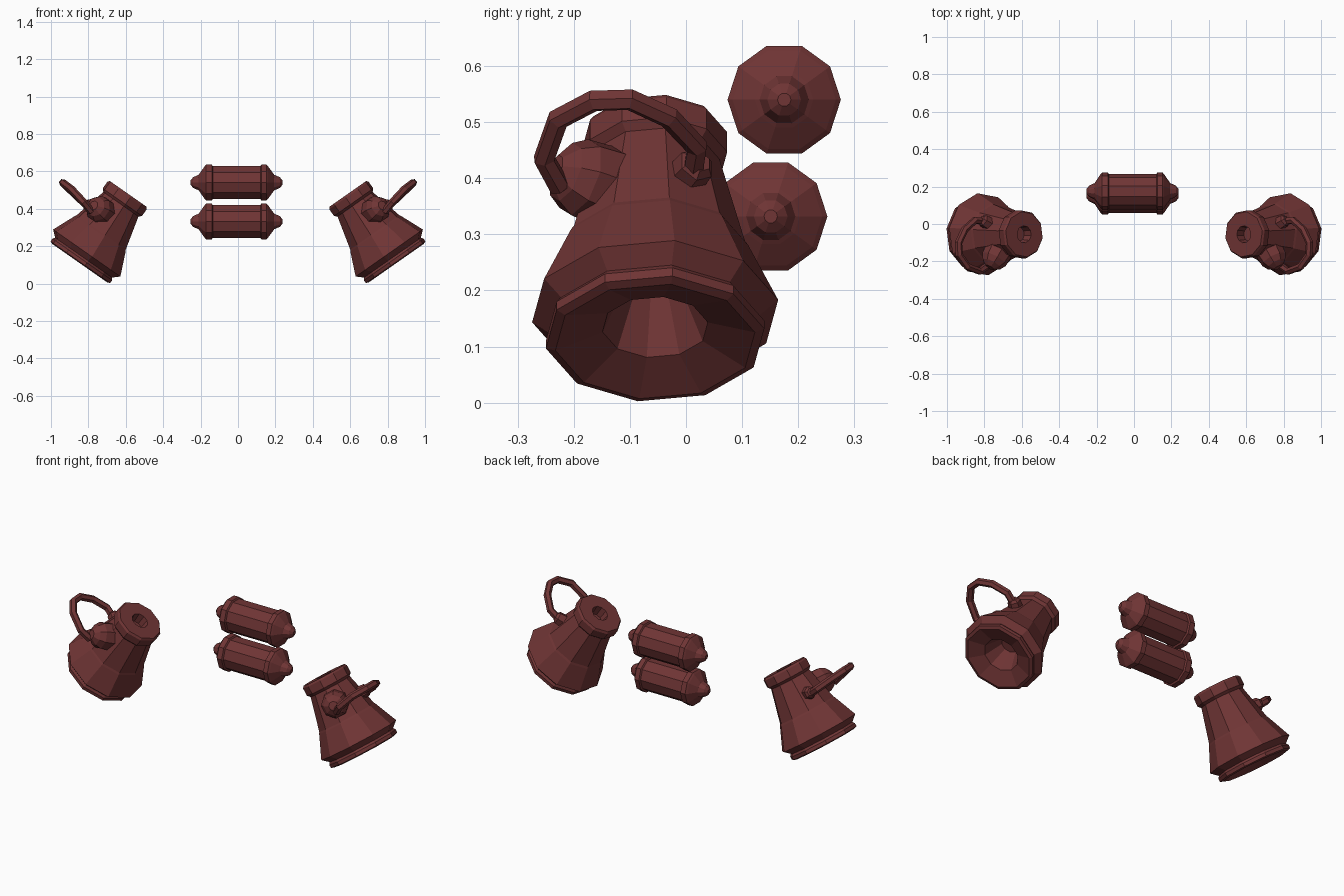
import bpy, bmesh
from math import sin, cos, pi, radians
from mathutils import Vector

if "Cube" in bpy.data.objects:
    bpy.data.objects.remove(bpy.data.objects["Cube"])

mat = bpy.data.materials.new("dark_red")
mat.diffuse_color = (0.16, 0.035, 0.035, 1)
mat.use_nodes = True
mat.node_tree.nodes["Principled BSDF"].inputs["Base Color"].default_value = mat.diffuse_color


def finish(obj, mirror):
    obj.data.materials.append(mat)
    if mirror:
        obj.modifiers.new("mirror", 'MIRROR').use_axis[0] = True
    return obj


def lathe(name, profile, base, axis, side, sides=10, start=0.0, mirror=False):
    """Spin (distance along axis, radius) points; closed at both ends."""
    a = Vector(axis).normalized()
    u = Vector(side)
    u = (u - a * u.dot(a)).normalized()
    w = a.cross(u)
    bm = bmesh.new()
    rings = []
    for s, r in profile:
        rings.append([bm.verts.new(Vector(base) + a * s + r * (cos(t) * u + sin(t) * w))
                      for t in (start + 2 * pi * k / sides for k in range(sides))])
    for p, q in zip(rings, rings[1:]):
        for k in range(sides):
            n = (k + 1) % sides
            bm.faces.new((p[k], p[n], q[n], q[k]))
    bm.faces.new(rings[0])
    bm.faces.new(rings[-1])
    bmesh.ops.recalc_face_normals(bm, faces=bm.faces)
    me = bpy.data.meshes.new(name)
    bm.to_mesh(me)
    bm.free()
    obj = bpy.data.objects.new(name, me)
    bpy.context.collection.objects.link(obj)
    return finish(obj, mirror)


# Two canisters lying along x, one above the other
canister = [(-.254, .012), (-.24, .03), (-.21, .044), (-.205, .052), (-.178, .092),
            (-.17, .101), (-.14, .101), (-.135, .092), (.12, .092), (.125, .101),
            (.152, .101), (.16, .092), (.188, .052), (.193, .044), (.224, .03), (.238, .012)]
for name, y, z in (("upper_canister", .175, .54), ("lower_canister", .151, .332)):
    lathe(name, canister, (0, y, z), (1, 0, 0), (0, 1, 0))

# Tilted thruster bodies, mirrored left and right
tilt = radians(35)
axis = Vector((-sin(tilt), 0, cos(tilt)))
out = Vector((cos(tilt), 0, sin(tilt)))
base = out * .756 + Vector((0, -.055, 0))
body = [(-.26, .05), (-.365, .095), (-.396, .18), (-.39, .197), (-.372, .197), (-.36, .188),
        (-.33, .222), (-.205, .168), (-.195, .162), (-.012, .116), (.002, .13),
        (.045, .13), (.056, .122), (.056, .046), (.0, .04)]
lathe("thruster_body", body, base, axis, (0, 1, 0), start=-radians(9), mirror=True)

# Pivot knobs where the handle meets the body
knob_dir = out * .088 + Vector((0, -.135, 0))
lathe("handle_knob", [(.08, .078), (.16, .072), (.19, .055), (.212, .025)],
      base - axis * .10, knob_dir, axis, sides=8, start=pi / 8, mirror=True)
rear_dir = out * .14 + Vector((0, .07, 0))
lathe("rear_handle_socket", [(.10, .038), (.165, .034), (.178, .022)],
      base - axis * .115, rear_dir, axis, sides=6, mirror=True)

# Arched handle
path = [(.785, -.225, .385), (.825, -.253, .435), (.89, -.228, .505), (.935, -.165, .538),
        (.938, -.10, .54), (.905, -.03, .508), (.85, .02, .455), (.805, .013, .415)]
cu = bpy.data.curves.new("handle", 'CURVE')
cu.dimensions = '3D'
cu.bevel_depth = .02
cu.bevel_resolution = 1
cu.use_fill_caps = True
sp = cu.splines.new('POLY')
sp.points.add(len(path) - 1)
for p, co in zip(sp.points, path):
    p.co = (*co, 1)
sp.use_smooth = False
handle = bpy.data.objects.new("handle", cu)
bpy.context.collection.objects.link(handle)
bpy.context.view_layer.objects.active = handle
handle.select_set(True)
bpy.ops.object.convert(target='MESH')
handle = bpy.context.view_layer.objects.active
handle.name = "handle"
finish(handle, True)
